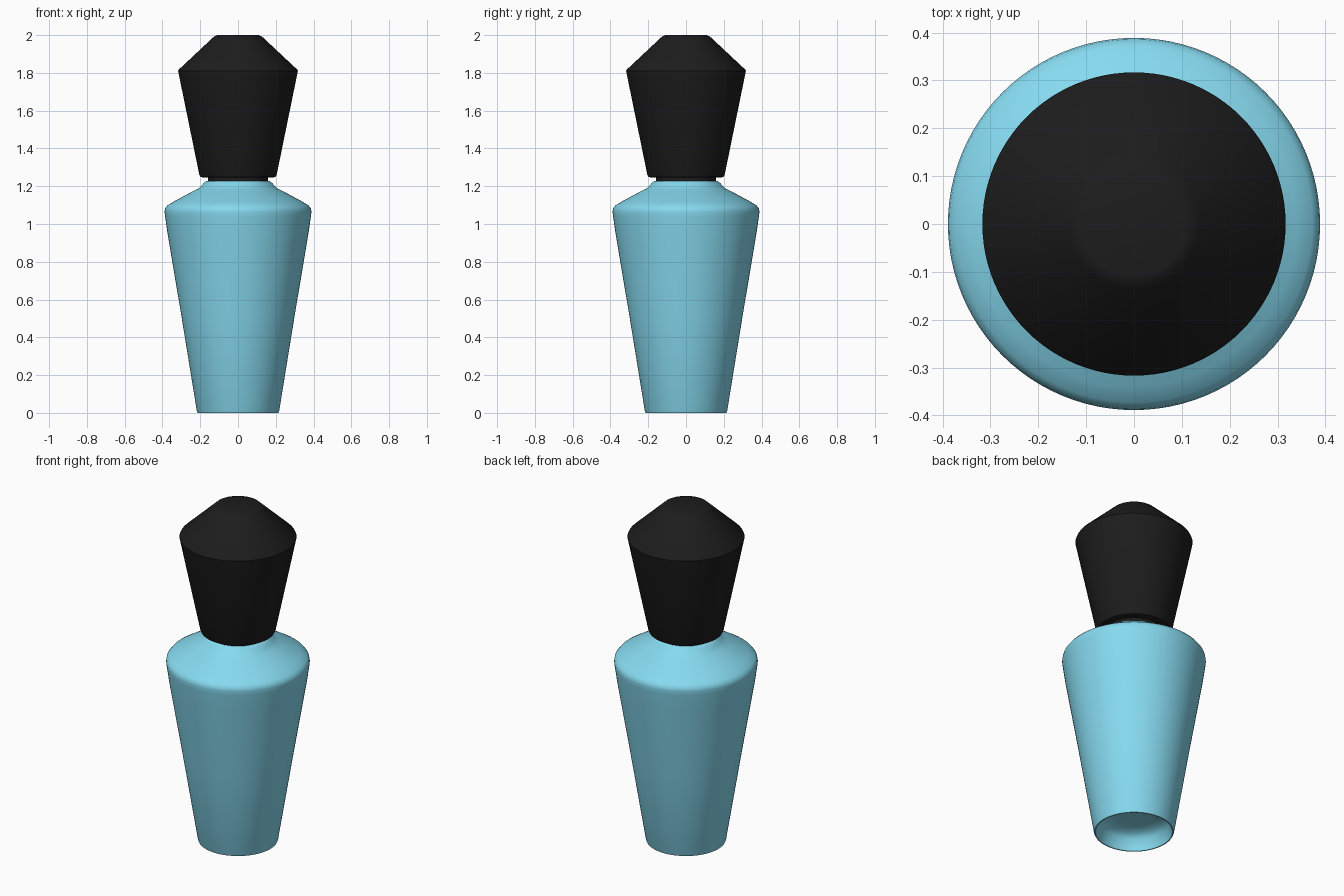
import bpy, bmesh, math

if "Cube" in bpy.data.objects:
    bpy.data.objects.remove(bpy.data.objects["Cube"])


def material(name, color):
    m = bpy.data.materials.new(name)
    m.diffuse_color = color
    m.use_nodes = True
    m.node_tree.nodes["Principled BSDF"].inputs["Base Color"].default_value = m.diffuse_color
    return m


def lathe(name, profile, mat, angle=30, sides=96):
    """Spin an (r, z) profile round the z axis; r = 0 ends close the shape."""
    bm = bmesh.new()
    verts = [bm.verts.new((r, 0, z)) for r, z in profile]
    edges = [bm.edges.new(pair) for pair in zip(verts, verts[1:])]
    bmesh.ops.spin(bm, geom=verts + edges, cent=(0, 0, 0), axis=(0, 0, 1),
                   angle=math.tau, steps=sides, use_merge=True)
    bmesh.ops.remove_doubles(bm, verts=bm.verts[:], dist=1e-4)
    bmesh.ops.recalc_face_normals(bm, faces=bm.faces[:])
    mesh = bpy.data.meshes.new(name)
    bm.to_mesh(mesh)
    bm.free()
    mesh.materials.append(mat)
    obj = bpy.data.objects.new(name, mesh)
    bpy.context.collection.objects.link(obj)
    bpy.ops.object.select_all(action='DESELECT')
    obj.select_set(True)
    bpy.context.view_layer.objects.active = obj
    bpy.ops.object.shade_smooth_by_angle(angle=math.radians(angle))
    return obj


blue = material("blue_glass", (0.24, 0.70, 0.87, 1))
black = material("black_plastic", (0.012, 0.012, 0.012, 1))

# Tapered bottle with a recessed base, rounded shoulder and short neck
lathe("bottle", [
    (0, 0.10), (0.10, 0.098), (0.16, 0.09), (0.19, 0.065), (0.205, 0.01),
    (0.208, 0), (0.214, 0), (0.218, 0.01), (0.30, 0.515), (0.373, 0.95),
    (0.386, 1.04), (0.389, 1.065), (0.386, 1.083), (0.373, 1.099),
    (0.34, 1.119), (0.24, 1.173), (0.21, 1.188), (0.195, 1.20),
    (0.18, 1.218), (0.168, 1.227), (0.155, 1.23), (0, 1.23)], blue, angle=40)

# Narrow collar linking bottle and cap
lathe("collar", [(0, 1.20), (0.16, 1.20), (0.16, 1.26), (0, 1.26)], black)

# Faceted-profile cap, flaring upward to a bevelled top
lathe("cap", [
    (0, 1.247), (0.19, 1.247), (0.199, 1.25), (0.205, 1.262),
    (0.315, 1.80), (0.317, 1.81), (0.313, 1.818), (0.137, 1.983),
    (0.125, 1.994), (0.108, 2.0), (0, 2.0)], black)
